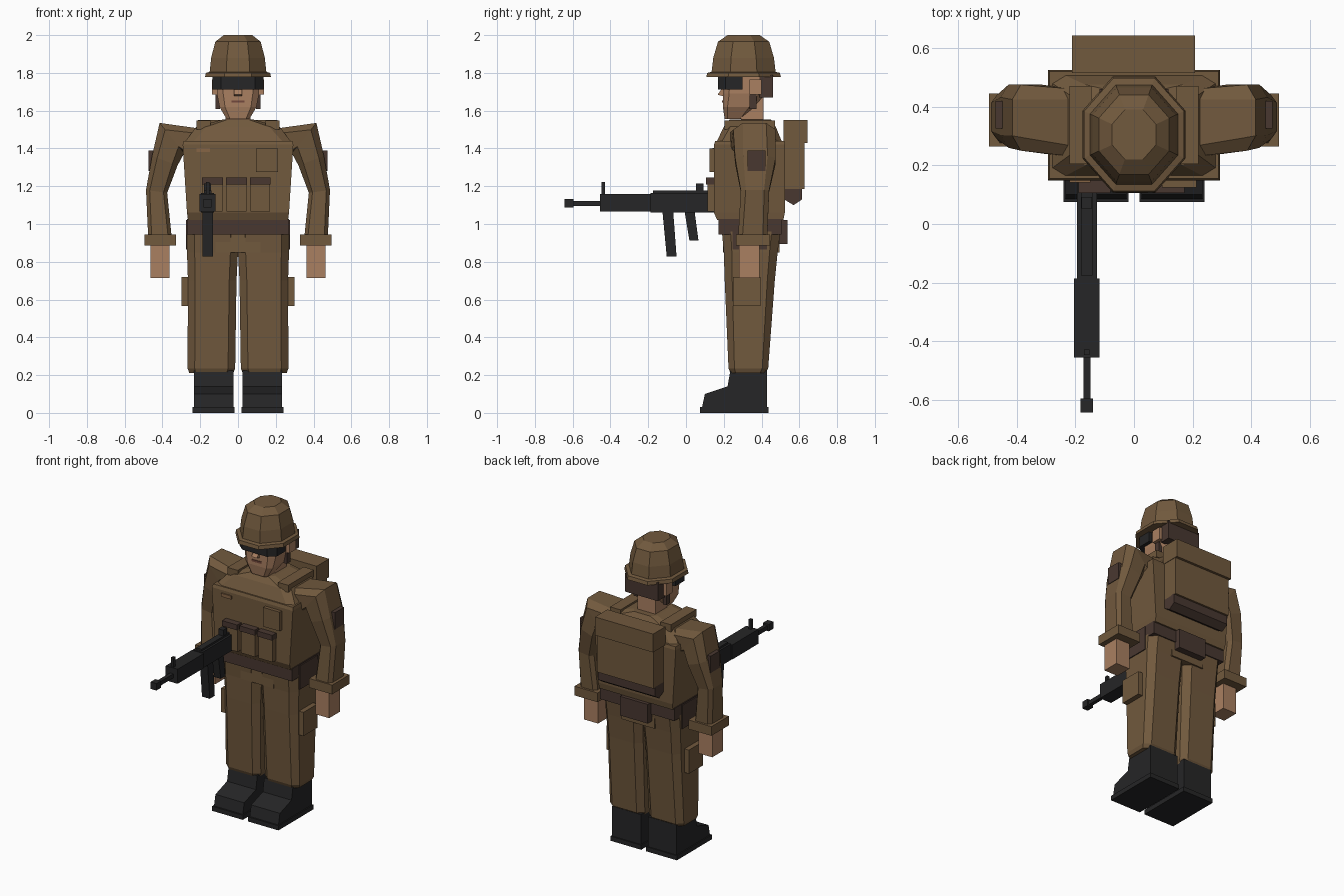
import bpy, bmesh, math
from mathutils import Vector


def material(name, rgb):
    m = bpy.data.materials.new(name)
    m.diffuse_color = (*rgb, 1)
    return m


CLOTH = material("khaki cloth", (0.165, 0.100, 0.047))
LEATHER = material("dark brown", (0.066, 0.039, 0.030))
BLACK = material("black", (0.019, 0.019, 0.020))
SKIN = material("skin", (0.40, 0.215, 0.120))
LIPS = material("lips", (0.17, 0.065, 0.045))
TAN = material("tan tape", (0.24, 0.13, 0.06))


def mesh(name, verts, faces, mat, mirror=False):
    """Make an object, and its mirrored twin if asked."""
    for side in ((1, -1) if mirror else (1,)):
        label = name if not mirror else ("left_" if side > 0 else "right_") + name
        me = bpy.data.meshes.new(label)
        me.from_pydata([(v[0] * side, v[1], v[2]) for v in verts], [], faces)
        bm = bmesh.new()
        bm.from_mesh(me)
        bmesh.ops.recalc_face_normals(bm, faces=bm.faces)
        bm.to_mesh(me)
        bm.free()
        me.materials.append(mat)
        bpy.context.collection.objects.link(bpy.data.objects.new(label, me))


def loft(name, rings, mat, mirror=False):
    """Skin a stack of equal-sized rings and cap both ends."""
    n = len(rings[0])
    verts = [p for r in rings for p in r]
    faces = [(k * n + i, k * n + (i + 1) % n, (k + 1) * n + (i + 1) % n, (k + 1) * n + i)
             for k in range(len(rings) - 1) for i in range(n)]
    faces += [tuple(range(n)), tuple(range(len(verts) - n, len(verts)))]
    mesh(name, verts, faces, mat, mirror)


def rect(x0, x1, y0, y1, z):
    return [(x0, y0, z), (x1, y0, z), (x1, y1, z), (x0, y1, z)]


def box(name, x0, x1, y0, y1, z0, z1, mat, mirror=False):
    loft(name, [rect(x0, x1, y0, y1, z0), rect(x0, x1, y0, y1, z1)], mat, mirror)


def cut_rect(p, q, y0, y1, c=0.3):
    """Eight-sided ring from inner point p to outer point q (x, z), cut corners."""
    o = Vector(((p[0] + q[0]) / 2, (y0 + y1) / 2, (p[1] + q[1]) / 2))
    u = Vector(((q[0] - p[0]) / 2, 0, (q[1] - p[1]) / 2))
    v = Vector((0, (y1 - y0) / 2, 0))
    k = 1 - c
    return [tuple(o + u * a + v * b) for a, b in
            ((-k, -1), (k, -1), (1, -k), (1, k), (k, 1), (-k, 1), (-1, k), (-1, -k))]


def flat_ring(x0, x1, y0, y1, z, c=0.3):
    return cut_rect((x0, z), (x1, z), y0, y1, c)


def extrude_x(name, profile, x0, x1, mat, mirror=False):
    loft(name, [[(x, y, z) for y, z in profile] for x in (x0, x1)], mat, mirror)


# Boots
box("boot_sole", 0.018, 0.24, 0.075, 0.437, 0, 0.03, BLACK, True)
extrude_x("boot", [(0.085, 0.03), (0.10, 0.10), (0.22, 0.14), (0.235, 0.225),
                   (0.43, 0.225), (0.43, 0.03)], 0.025, 0.233, BLACK, True)

# Trousers
loft("trouser_leg", [flat_ring(0.025, 0.258, 0.235, 0.42, 0.212),
                     flat_ring(0.015, 0.267, 0.225, 0.435, 0.235),
                     flat_ring(0.008, 0.265, 0.205, 0.47, 0.70),
                     flat_ring(0.0, 0.27, 0.20, 0.485, 0.85),
                     flat_ring(0.0, 0.27, 0.19, 0.50, 0.96)], CLOTH, True)
box("seat_of_trousers", -0.12, 0.12, 0.195, 0.495, 0.85, 0.96, CLOTH)
box("thigh_pocket", 0.24, 0.298, 0.25, 0.395, 0.565, 0.72, CLOTH, True)

# Belt and its pouches
box("belt", -0.27, 0.27, 0.172, 0.505, 0.945, 1.027, LEATHER)
box("hip_pouch", 0.24, 0.276, 0.245, 0.43, 0.865, 1.02, LEATHER, True)
box("back_belt_pouch", -0.10, 0.10, 0.48, 0.538, 0.895, 1.02, LEATHER)

# Vest and sloping shoulders
loft("vest", [rect(-0.265, 0.265, 0.165, 0.515, 1.02),
              rect(-0.27, 0.27, 0.148, 0.523, 1.06),
              rect(-0.293, 0.293, 0.148, 0.525, 1.42),
              rect(-0.288, 0.288, 0.155, 0.52, 1.44)], CLOTH)
loft("shoulder_yoke", [flat_ring(-0.285, 0.285, 0.16, 0.51, 1.43, 0.15),
                       flat_ring(-0.22, 0.22, 0.20, 0.475, 1.515, 0.25),
                       flat_ring(-0.085, 0.085, 0.23, 0.45, 1.552, 0.3)], CLOTH)
box("shoulder_strap", 0.145, 0.22, 0.205, 0.47, 1.50, 1.547, CLOTH, True)

# Vest pockets
for i, x in enumerate((-0.135, -0.008, 0.118)):
    box(f"magazine_pouch_{i + 1}", x - 0.052, x + 0.052, 0.115, 0.16, 1.065, 1.215, CLOTH)
    box(f"pouch_flap_{i + 1}", x - 0.055, x + 0.055, 0.106, 0.16, 1.21, 1.245, LEATHER)
box("chest_pocket", 0.095, 0.213, 0.125, 0.16, 1.275, 1.40, CLOTH)
box("chest_tape", -0.22, -0.148, 0.141, 0.15, 1.38, 1.402, TAN)

# Arms
loft("sleeve", [cut_rect((0.24, 1.33), (0.20, 1.505), 0.23, 0.46),
                cut_rect((0.285, 1.375), (0.415, 1.535), 0.25, 0.475, 0.45),
                cut_rect((0.32, 1.31), (0.455, 1.36), 0.26, 0.475, 0.4),
                cut_rect((0.375, 1.165), (0.487, 1.18), 0.29, 0.44, 0.35),
                cut_rect((0.35, 0.92), (0.475, 0.92), 0.275, 0.43, 0.3)], CLOTH, True)
box("arm_patch", 0.435, 0.473, 0.325, 0.42, 1.28, 1.39, LEATHER, True)
box("cuff", 0.328, 0.495, 0.265, 0.445, 0.885, 0.945, CLOTH, True)
box("hand", 0.363, 0.463, 0.28, 0.39, 0.715, 0.90, SKIN, True)

# Backpack
box("backpack", -0.205, 0.205, 0.515, 0.627, 1.185, 1.44, CLOTH)
box("backpack_flap", -0.212, 0.208, 0.515, 0.643, 1.43, 1.55, CLOTH)
extrude_x("bedroll", [(0.52, 1.19), (0.615, 1.19), (0.615, 1.13), (0.57, 1.10),
                      (0.52, 1.13)], -0.205, 0.205, LEATHER)

# Neck and head
box("neck", -0.065, 0.065, 0.29, 0.41, 1.50, 1.68, SKIN)
loft("head", [flat_ring(-0.06, 0.06, 0.205, 0.30, 1.555),
              flat_ring(-0.098, 0.098, 0.195, 0.36, 1.62),
              flat_ring(-0.112, 0.112, 0.195, 0.42, 1.69),
              flat_ring(-0.112, 0.112, 0.195, 0.43, 1.80)], SKIN)
extrude_x("nose", [(0.20, 1.73), (0.167, 1.685), (0.20, 1.675)], -0.02, 0.02, SKIN)
box("mouth", -0.035, 0.035, 0.191, 0.20, 1.642, 1.655, LIPS)
box("ear", 0.10, 0.138, 0.335, 0.40, 1.685, 1.765, SKIN, True)
box("chin_strap", 0.095, 0.118, 0.335, 0.372, 1.61, 1.70, LEATHER, True)
box("hair", -0.118, 0.118, 0.39, 0.46, 1.67, 1.79, LEATHER)

# Goggles
loft("goggles", [[(-0.135, 0.30, z), (-0.135, 0.21, z), (-0.09, 0.17, z),
                  (0.09, 0.17, z), (0.135, 0.21, z), (0.135, 0.30, z)]
                 for z in (1.712, 1.785)], BLACK)


# Helmet, an octagon with flats facing front and sides
def octagon(r, z):
    k = 1 / math.cos(math.pi / 8)
    return [(r * k * math.cos(a), 0.305 + 1.13 * r * k * math.sin(a), z)
            for a in (math.pi / 8 + i * math.pi / 4 for i in range(8))]


loft("helmet", [octagon(r, z) for r, z in
                ((0.175, 1.777), (0.170, 1.80), (0.150, 1.805), (0.142, 1.88),
                 (0.120, 1.965), (0.075, 2.0))], CLOTH)

# Rifle
gx = -0.161


def gun(name, half, y0, y1, z0, z1):
    box(name, gx - half, gx + half, y0, y1, z0, z1, BLACK)


gun("muzzle", 0.021, -0.643, -0.595, 1.087, 1.132)
gun("barrel", 0.012, -0.60, -0.45, 1.095, 1.122)
gun("handguard", 0.043, -0.455, -0.185, 1.065, 1.16)
gun("receiver", 0.034, -0.187, 0.15, 1.06, 1.165)
gun("top_rail", 0.02, -0.175, 0.12, 1.16, 1.177)
gun("front_sight", 0.009, -0.447, -0.428, 1.155, 1.222)
gun("rear_sight", 0.018, 0.052, 0.092, 1.17, 1.215)
extrude_x("rifle_magazine", [(-0.125, 1.07), (-0.068, 1.07), (-0.05, 0.828),
                             (-0.102, 0.828)], gx - 0.028, gx + 0.028, BLACK)
extrude_x("rifle_grip", [(-0.008, 1.07), (0.045, 1.07), (0.066, 0.912),
                         (0.018, 0.912)], gx - 0.024, gx + 0.024, BLACK)
